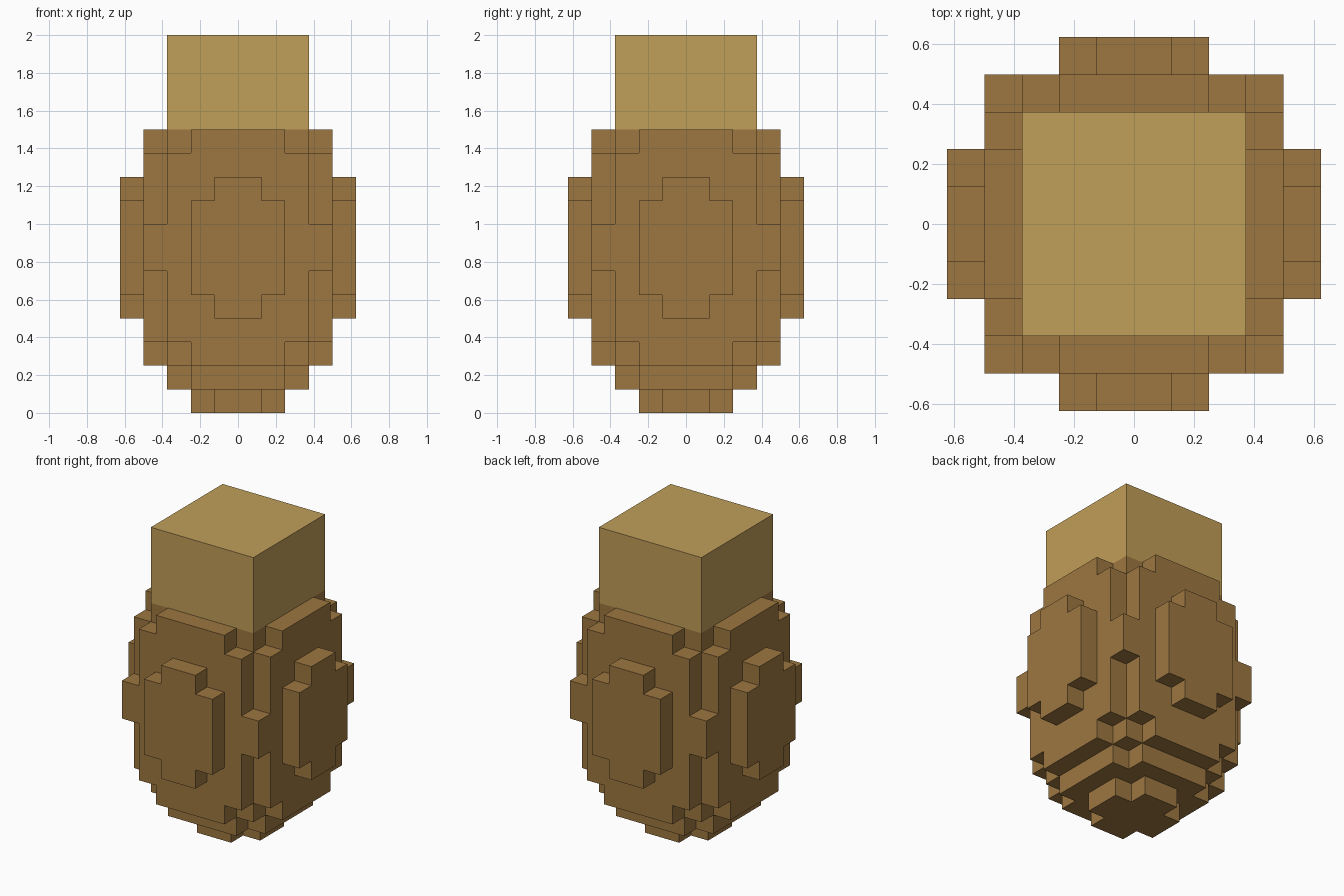
import bpy
import bmesh
from mathutils import Vector

if "Cube" in bpy.data.objects:
    bpy.data.objects.remove(bpy.data.objects["Cube"], do_unlink=True)

U = 0.125  # edge of one block


def material(name, rgb):
    mat = bpy.data.materials.new(name)
    mat.use_nodes = True
    mat.diffuse_color = (*rgb, 1)
    mat.node_tree.nodes["Principled BSDF"].inputs["Base Color"].default_value = (*rgb, 1)
    return mat


def finish(name, bm, mat):
    bmesh.ops.remove_doubles(bm, verts=bm.verts, dist=1e-5)
    bmesh.ops.dissolve_limit(bm, angle_limit=0.01, verts=bm.verts, edges=bm.edges)
    mesh = bpy.data.meshes.new(name)
    bm.to_mesh(mesh)
    bm.free()
    mesh.materials.append(mat)
    bpy.context.collection.objects.link(bpy.data.objects.new(name, mesh))


def block_shell(cells):
    """Skin a set of unit blocks, keeping only the faces that are exposed."""
    bm = bmesh.new()
    for cell in cells:
        centre = Vector(cell) + Vector((0.5, 0.5, 0.5))
        for axis in range(3):
            for sign in (-1, 1):
                neighbour = list(cell)
                neighbour[axis] += sign
                if tuple(neighbour) in cells:
                    continue
                n, a, b = Vector(), Vector(), Vector()
                n[axis] = sign * 0.5
                a[(axis + 1) % 3] = 0.5
                b[(axis + 2) % 3] = 0.5 * sign
                corners = (-a - b, a - b, a + b, -a + b)
                bm.faces.new([bm.verts.new((centre + n + c) * U) for c in corners])
    return bm


brown = material("brown husk", (0.337, 0.184, 0.053))
tan = material("light tan", (0.527, 0.342, 0.098))

# Rounded body: squared radius of each stepped layer, from the bottom up
LAYERS = (2.5, 8.5, 14.5, 18.5, 20.5, 22.5, 24.5, 24.5, 22.5, 20.5, 18.5, 14.5)
cells = {(x, y, z)
         for z, r2 in enumerate(LAYERS)
         for x in range(-5, 5) for y in range(-5, 5)
         if (x + 0.5) ** 2 + (y + 0.5) ** 2 <= r2 + 0.01}
finish("body", block_shell(cells), brown)

# Square cap standing on the body
bm = bmesh.new()
bmesh.ops.create_cube(bm, size=1)
bmesh.ops.scale(bm, vec=(6 * U, 6 * U, 4 * U), verts=bm.verts)
bmesh.ops.translate(bm, vec=(0, 0, 14 * U), verts=bm.verts)
finish("cap", bm, tan)
